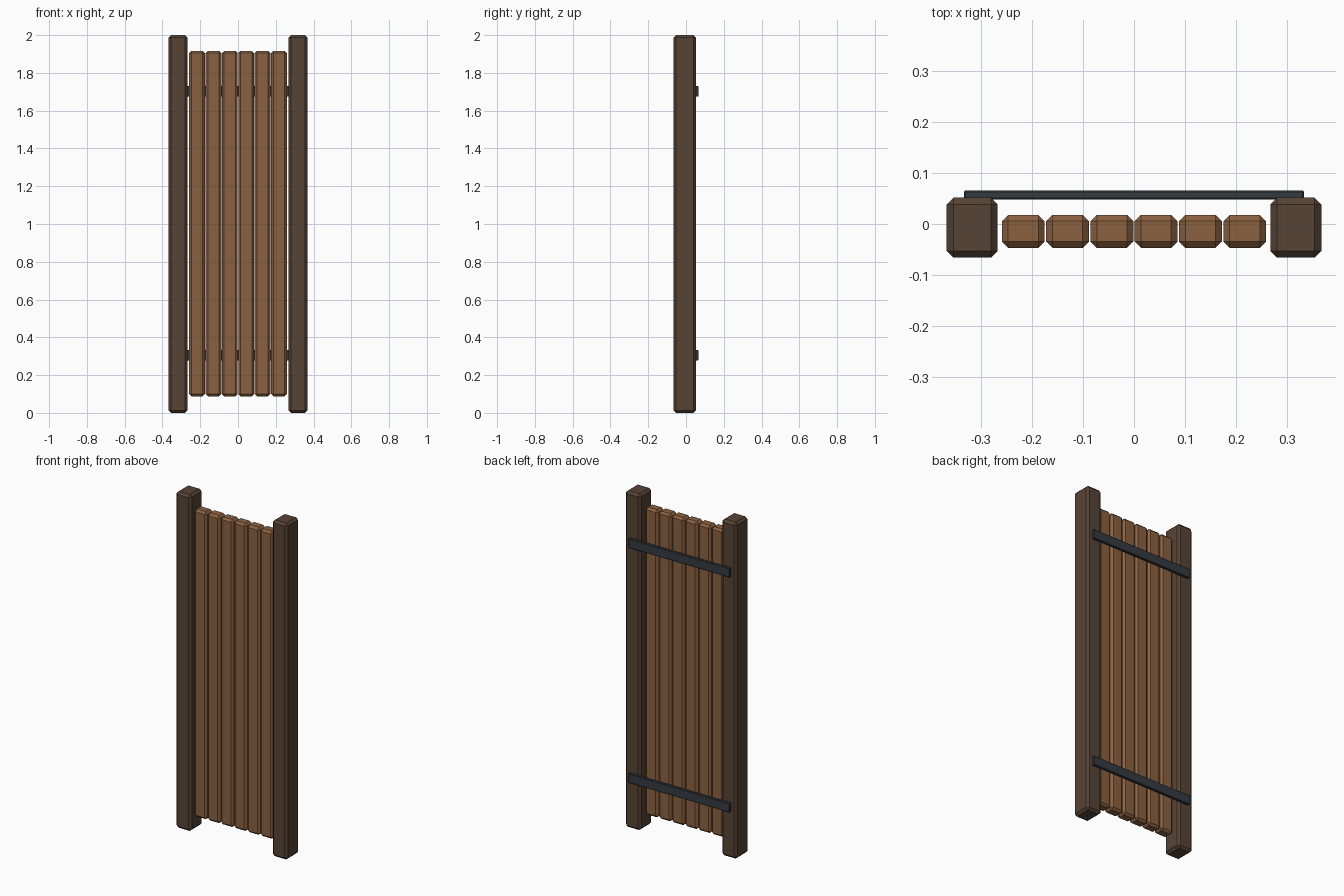
import bpy
import bmesh

if "Cube" in bpy.data.objects:
    bpy.data.objects.remove(bpy.data.objects["Cube"])


def material(name, color):
    mat = bpy.data.materials.new(name)
    mat.diffuse_color = (*color, 1.0)
    mat.use_nodes = True
    mat.node_tree.nodes["Principled BSDF"].inputs["Base Color"].default_value = mat.diffuse_color
    return mat


def beam(name, x, y, z, bevel, mat):
    """Chamfered box spanning the (min, max) ranges x, y and z."""
    bm = bmesh.new()
    bmesh.ops.create_cube(bm, size=1.0)
    spans = (x, y, z)
    for v in bm.verts:
        v.co = [lo + (c + 0.5) * (hi - lo) for c, (lo, hi) in zip(v.co, spans)]
    bmesh.ops.bevel(bm, geom=bm.edges[:], offset=bevel, offset_type='OFFSET',
                    segments=1, profile=0.5, affect='EDGES')
    mesh = bpy.data.meshes.new(name)
    bm.to_mesh(mesh)
    bm.free()
    mesh.materials.append(mat)
    obj = bpy.data.objects.new(name, mesh)
    bpy.context.collection.objects.link(obj)
    return obj


dark_wood = material("dark_wood", (0.095, 0.056, 0.036))
plank_wood = material("plank_wood", (0.26, 0.12, 0.053))
iron = material("iron", (0.036, 0.043, 0.052))

# Side posts
for name, cx in (("left_post", -0.317), ("right_post", 0.317)):
    beam(name, (cx - 0.05, cx + 0.05), (-0.066, 0.052), (0.0, 2.0), 0.0135, dark_wood)

# Vertical planks
for i in range(6):
    cx = (i - 2.5) * 0.0868
    beam(f"plank_{i + 1}", (cx - 0.042, cx + 0.042), (-0.047, 0.018),
         (0.088, 1.917), 0.0125, plank_wood)

# Metal straps across the back
for name, cz in (("lower_strap", 0.305), ("upper_strap", 1.702)):
    beam(name, (-0.333, 0.333), (0.048, 0.066), (cz - 0.028, cz + 0.028), 0.003, iron)
